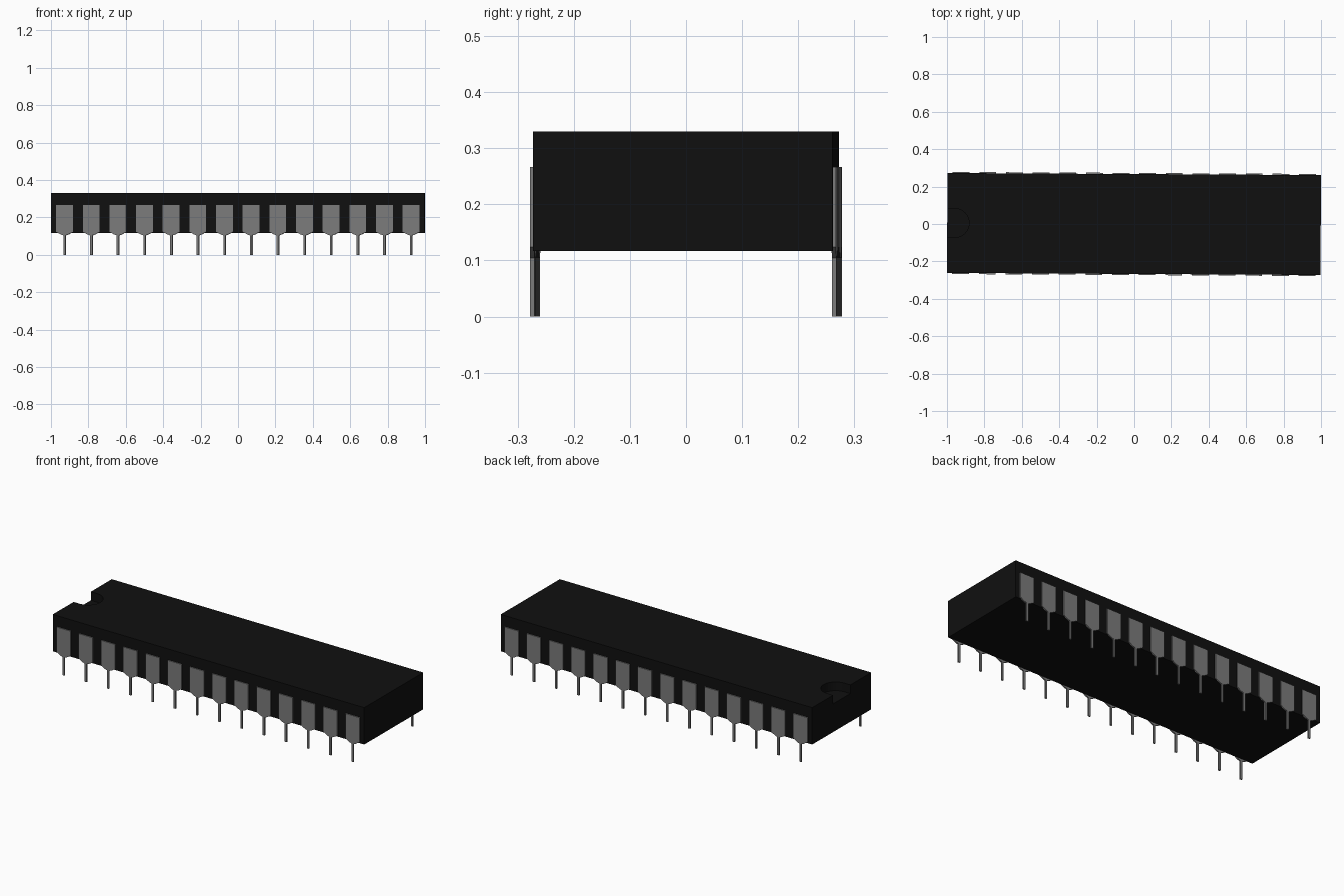
import bpy, bmesh, math
from mathutils import Matrix

if "Cube" in bpy.data.objects:
    bpy.data.objects.remove(bpy.data.objects["Cube"])

TILT = Matrix.Rotation(-0.0055, 4, 'Z')   # the whole part sits very slightly turned
HALF_W = 0.267                            # half width of the body
Z0, Z1 = 0.117, 0.33                      # underside and top of the body


def material(name, value):
    m = bpy.data.materials.new(name)
    m.diffuse_color = (value, value, value, 1)
    m.use_nodes = True
    m.node_tree.nodes["Principled BSDF"].inputs["Base Color"].default_value = m.diffuse_color
    return m


def prism(name, outline, vector, mat=None):
    """Extrude a closed outline of 3D points along a vector."""
    bm = bmesh.new()
    face = bm.faces.new([bm.verts.new(p) for p in outline])
    out = bmesh.ops.extrude_face_region(bm, geom=[face])
    moved = [g for g in out["geom"] if isinstance(g, bmesh.types.BMVert)]
    bmesh.ops.translate(bm, verts=moved, vec=vector)
    bmesh.ops.recalc_face_normals(bm, faces=bm.faces)
    me = bpy.data.meshes.new(name)
    bm.to_mesh(me)
    bm.free()
    ob = bpy.data.objects.new(name, me)
    ob.matrix_world = TILT
    bpy.context.collection.objects.link(ob)
    if mat:
        me.materials.append(mat)
    return ob


black = material("black_plastic", 0.005)
metal = material("dull_metal", 0.2)

# Body block
L = 0.9985
body = prism("body", [(-L, -HALF_W, Z0), (L, -HALF_W, Z0),
                      (L, HALF_W, Z0), (-L, HALF_W, Z0)], (0, 0, Z1 - Z0), black)

# Rounded orientation notch cut into the left end of the top
R, CX, FLOOR = 0.078, -0.96, Z1 - 0.05
arc = [(CX + R * math.cos(a), R * math.sin(a), FLOOR)
       for a in (math.pi * (i / 16 - 0.5) for i in range(17))]
cutter = prism("notch_cutter", arc + [(-1.1, R, FLOOR), (-1.1, -R, FLOOR)], (0, 0, 0.2), black)
cutter.hide_render = True
cutter.hide_viewport = True
cutter.display_type = 'WIRE'
mod = body.modifiers.new("notch", 'BOOLEAN')
mod.operation = 'DIFFERENCE'
mod.solver = 'EXACT'
mod.object = cutter

# Pins: wide shoulder tapering to a thin leg, fourteen on each long side
half = [(0.045, 0.267), (0.045, 0.124), (0.022, 0.110), (0.006, 0.104), (0.006, 0.0)]
shape = half + [(-x, z) for x, z in reversed(half)]
for side, label in ((-1, "front"), (1, "back")):
    for i in range(14):
        cx = -0.926 + i * 0.1425
        outline = [(cx + x, side * 0.265, z) for x, z in shape]
        prism(f"{label}_pin_{i + 1}", outline, (0, side * 0.008, 0), metal)
